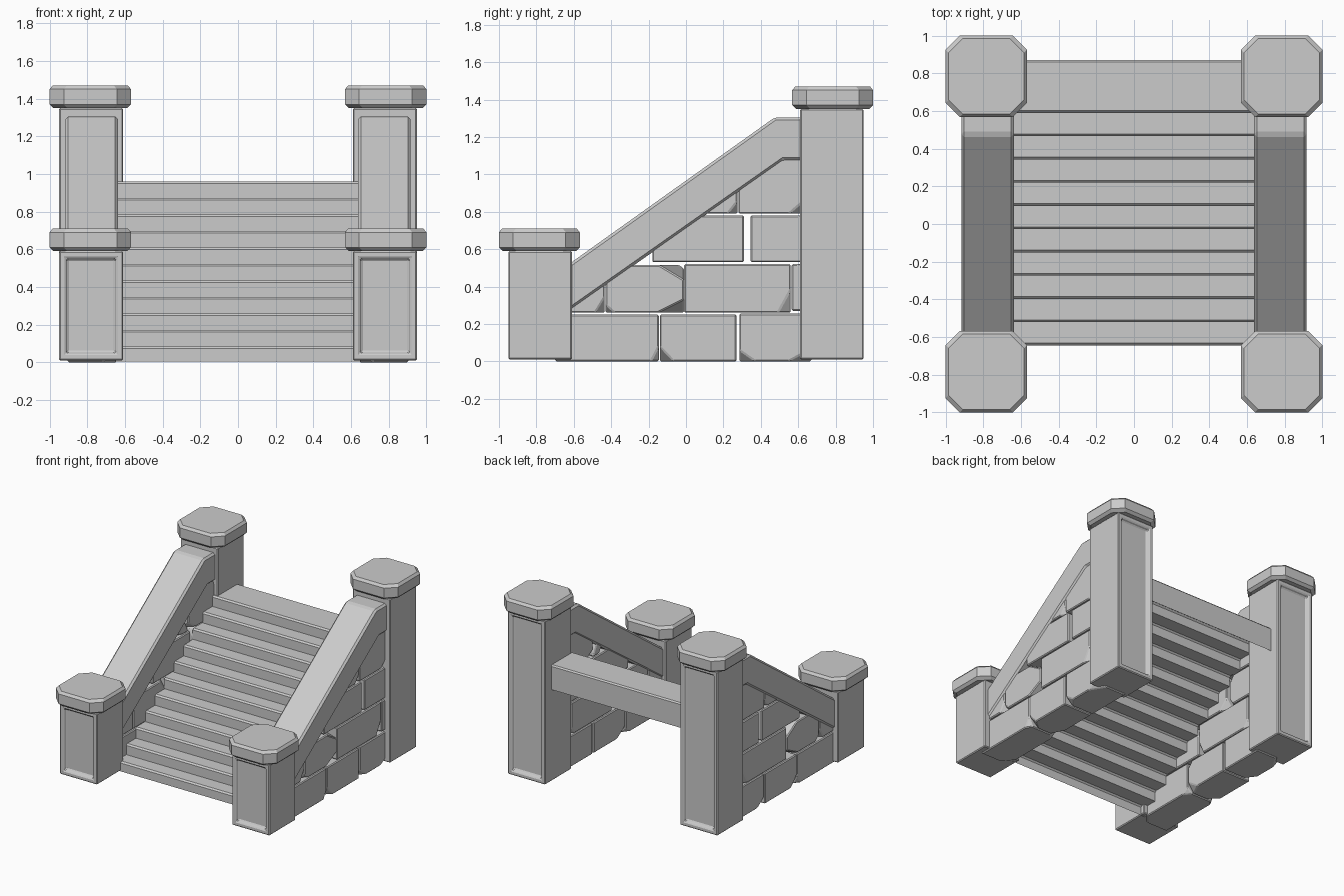
import bpy, bmesh, random
from mathutils import Vector

if "Cube" in bpy.data.objects:
    bpy.data.objects.remove(bpy.data.objects["Cube"])

random.seed(4)


def finish(bm, name, mirror=True, bevel=0.0):
    bmesh.ops.recalc_face_normals(bm, faces=bm.faces)
    me = bpy.data.meshes.new(name)
    bm.to_mesh(me)
    bm.free()
    ob = bpy.data.objects.new(name, me)
    bpy.context.collection.objects.link(ob)
    if bevel:
        m = ob.modifiers.new("bevel", 'BEVEL')
        m.width, m.segments, m.limit_method = bevel, 1, 'ANGLE'
    if mirror:
        ob.modifiers.new("mirror", 'MIRROR').use_mirror_merge = False
    return ob


def box(lo, hi):
    bm = bmesh.new()
    bmesh.ops.create_cube(bm, size=1)
    lo, hi = Vector(lo), Vector(hi)
    for v in bm.verts:
        v.co = Vector([lo[i] + (v.co[i] + .5) * (hi[i] - lo[i]) for i in range(3)])
    return bm


def prism(profile, x0, x1):
    """Extrude a (y, z) outline along x."""
    bm = bmesh.new()
    face = bm.faces.new([bm.verts.new((x0, y, z)) for y, z in profile])
    new = bmesh.ops.extrude_face_region(bm, geom=[face])["geom"]
    for v in new:
        if isinstance(v, bmesh.types.BMVert):
            v.co.x = x1
    return bm


# Square post with a recessed panel on its outward face
def post(name, cy, height, facing):
    r = .17
    bm = box((.78 - r, cy - r, .01), (.78 + r, cy + r, height))
    bm.normal_update()
    face = next(f for f in bm.faces if f.normal.y * facing > .9)
    bmesh.ops.inset_region(bm, faces=[face], thickness=.05)
    bmesh.ops.inset_region(bm, faces=[face], thickness=.015, depth=-.025)
    finish(bm, name, bevel=.007)


# Octagonal cap with chamfered top and bottom edges
def cap(name, cy, z):
    bm = bmesh.new()
    rings = []
    for r, h in ((.196, 0), (.216, .02), (.216, .1), (.2, .12)):
        c = r - .075
        pts = [(c, -r), (r, -c), (r, c), (c, r), (-c, r), (-r, c), (-r, -c), (-c, -r)]
        rings.append([bm.verts.new((.784 + x, cy + y, z + h)) for x, y in pts])
    for a, b in zip(rings, rings[1:]):
        for i in range(8):
            j = (i + 1) % 8
            bm.faces.new((a[i], a[j], b[j], b[i]))
    bm.faces.new(rings[0][::-1])
    bm.faces.new(rings[-1])
    finish(bm, name)


for side, label, h in ((-1, "front", .59), (1, "rear", 1.35)):
    post(label + "_posts", side * .78, h, side)
    cap(label + "_post_caps", side * .784, h)

# Sloping side rails
rail = [(-.63, .267), (.52, 1.075), (.63, 1.075), (.63, 1.305), (.475, 1.305), (-.63, .517)]
finish(prism(rail, .637, .917), "side_rails", bevel=.015)

# Stair sheet: eleven chamfered steps and a rear drop board
RUN, RISE, C = .1235, .0876, .012
path = [(-.645, .005)]
for i in range(11):
    y, z = -.645 + i * RUN, .085 + i * RISE
    path += [(y, z - C), (y + C, z), (y + RUN, z)]
path[-1] = (.86, path[-1][1])
path += [(.87, .95), (.87, .76)]
bm = bmesh.new()
rows = [[bm.verts.new((x, y, z)) for x in (-.65, .65)] for y, z in path]
for a, b in zip(rows, rows[1:]):
    bm.faces.new((a[0], a[1], b[1], b[0]))
finish(bm, "steps", mirror=False)


# Rough stone with chipped corners
def chip(bm, corner, normal, depth):
    n = Vector(normal).normalized()
    bmesh.ops.bisect_plane(bm, geom=bm.verts[:] + bm.edges[:] + bm.faces[:],
                           plane_co=Vector(corner) - n * depth, plane_no=n, clear_outer=True)
    rim = [e for e in bm.edges if e.is_boundary]
    if rim:
        bmesh.ops.edgeloop_fill(bm, edges=rim)


X0, X1 = .645, .905
stones = [
    (-.70, -.145, 0, .25), (-.14, .27, 0, .25), (.285, .67, 0, .255),
    (-.64, -.435, .26, .45), (-.43, -.012, .26, .515), (-.01, .56, .26, .52), (.565, .65, .27, .52),
    (-.18, .31, .53, .78), (.345, .65, .53, .78),
    (.10, .275, .79, .92), (.28, .65, .79, 1.09),
]
for i, (y0, y1, z0, z1) in enumerate(stones):
    bm = box((X0, y0, z0), (X1, y1, z1))
    if i == 4:  # the stone with two large chips
        chip(bm, (X1, y1, z1), (.3, .6, 1), .065)
        chip(bm, (X1, y1, z0), (.3, .5, -1), .06)
    for s in random.sample(range(8), 3):
        sx, sy, sz = (1 if s & k else -1 for k in (1, 2, 4))
        corner = (X1 if sx > 0 else X0, y1 if sy > 0 else y0, z1 if sz > 0 else z0)
        n = (sx * random.uniform(.5, 1), sy * random.uniform(.4, 1), sz * random.uniform(.3, .9))
        chip(bm, corner, n, random.uniform(.025, .05))
    finish(bm, "wall_stones_%d" % (i + 1), bevel=.007)
